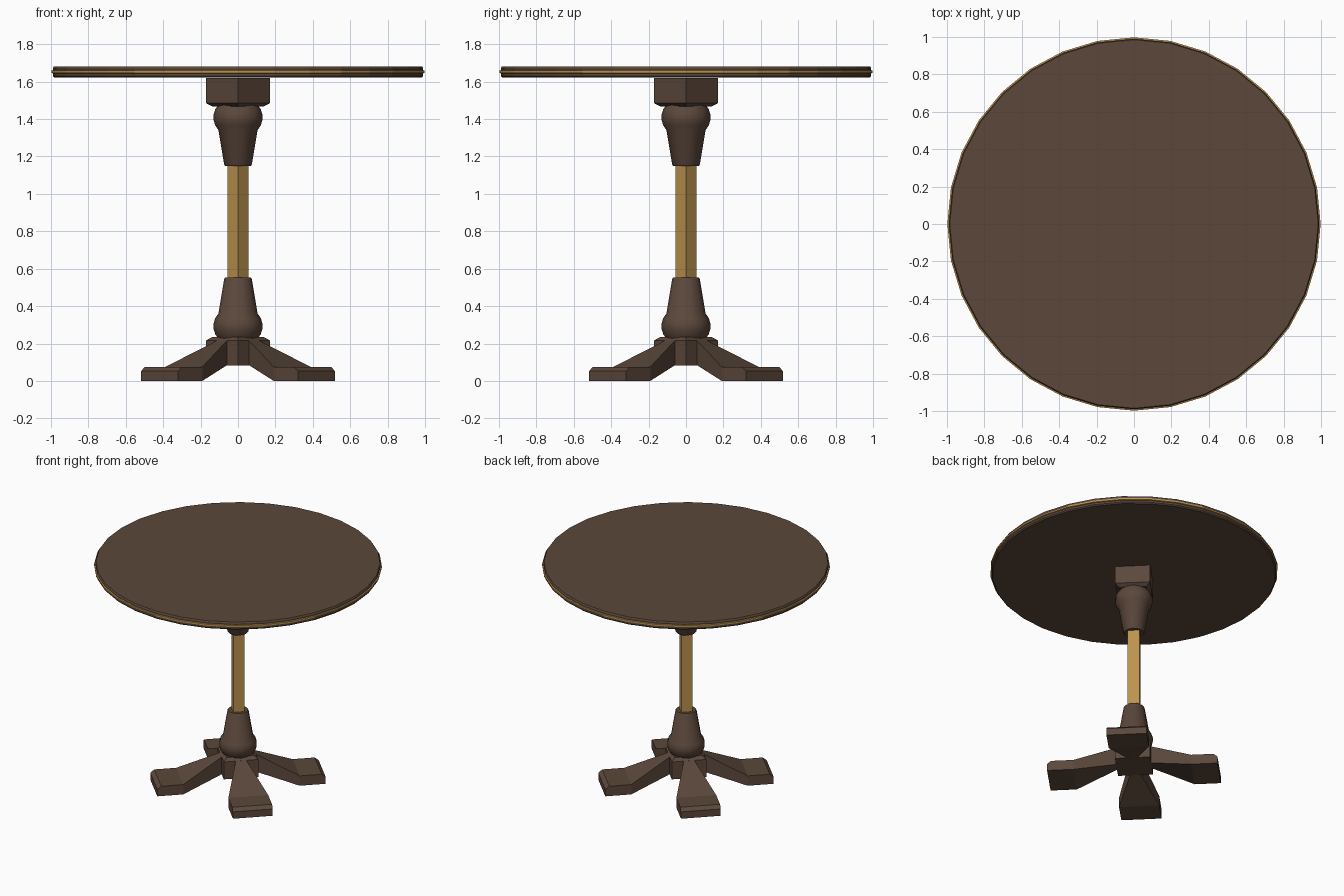
import bpy, bmesh, math
from mathutils import Matrix

if "Cube" in bpy.data.objects:
    bpy.data.objects.remove(bpy.data.objects["Cube"])


def material(name, rgb):
    m = bpy.data.materials.new(name)
    m.diffuse_color = (*rgb, 1)
    m.use_nodes = True
    m.node_tree.nodes["Principled BSDF"].inputs["Base Color"].default_value = m.diffuse_color
    return m


WOOD = material("dark wood", (0.105, 0.064, 0.044))
GOLD = material("gold", (0.50, 0.29, 0.078))


def finish(name, bm, mat):
    bmesh.ops.recalc_face_normals(bm, faces=bm.faces)
    me = bpy.data.meshes.new(name)
    bm.to_mesh(me)
    bm.free()
    me.materials.append(mat)
    ob = bpy.data.objects.new(name, me)
    bpy.context.collection.objects.link(ob)
    return ob


def lathe(name, profile, sides, mat, smooth=False):
    """Stack of rings (radius, z), capped at both ends; a vertex sits on +x."""
    bm = bmesh.new()
    rings = [[bm.verts.new((r * math.cos(2 * math.pi * i / sides),
                            r * math.sin(2 * math.pi * i / sides), z))
              for i in range(sides)] for r, z in profile]
    for a, b in zip(rings, rings[1:]):
        for i in range(sides):
            j = (i + 1) % sides
            bm.faces.new((a[i], a[j], b[j], b[i]))
    bm.faces.new(rings[0])
    bm.faces.new(rings[-1])
    ob = finish(name, bm, mat)
    if smooth:
        bpy.ops.object.select_all(action='DESELECT')
        ob.select_set(True)
        bpy.context.view_layer.objects.active = ob
        bpy.ops.object.shade_smooth_by_angle(angle=math.radians(35))
    return ob


# Round top with a gold band around the edge
lathe("table_top", [(0.982, 1.622), (0.99, 1.630), (0.99, 1.672), (0.985, 1.68)], 32, WOOD)
lathe("edge_band", [(0.985, 1.643), (0.998, 1.647), (0.998, 1.659), (0.985, 1.663)], 32, GOLD)

# Square post, corners facing the axes
lathe("post", [(0.057, 0.5), (0.057, 1.2)], 4, GOLD)

# Turned collar and square block, mirrored about the middle of the post
collar = [(0.105, 0.225), (0.122, 0.25), (0.131, 0.28), (0.131, 0.305),
          (0.122, 0.335), (0.105, 0.36), (0.074, 0.545), (0.069, 0.552)]
block = [(0.172, 0.083), (0.172, 0.216), (0.135, 0.236)]
for side, flip in (("lower", False), ("upper", True)):
    def place(p):
        return [(r, 1.702 - z if flip else z) for r, z in p]
    lathe(side + "_collar", place(collar), 16, WOOD, smooth=True)
    lathe(side + "_block", place(block), 4, WOOD)

# Four flared legs on the diagonals: sections of (distance, half width, bottom, top)
sections = [(0.10, 0.030, 0.09, 0.226), (0.41, 0.14, 0.0, 0.075),
            (0.565, 0.14, 0.0, 0.075), (0.593, 0.14, 0.0, 0.052)]
for k in range(4):
    bm = bmesh.new()
    loops = [[bm.verts.new(c) for c in ((d, -w, b), (d, w, b), (d, w, t), (d, -w, t))]
             for d, w, b, t in sections]
    for a, b in zip(loops, loops[1:]):
        for i in range(4):
            j = (i + 1) % 4
            bm.faces.new((a[i], a[j], b[j], b[i]))
    bm.faces.new(loops[0])
    bm.faces.new(loops[-1])
    bm.transform(Matrix.Rotation(math.radians(45 + 90 * k), 4, 'Z'))
    finish(f"leg_{k + 1}", bm, WOOD)
